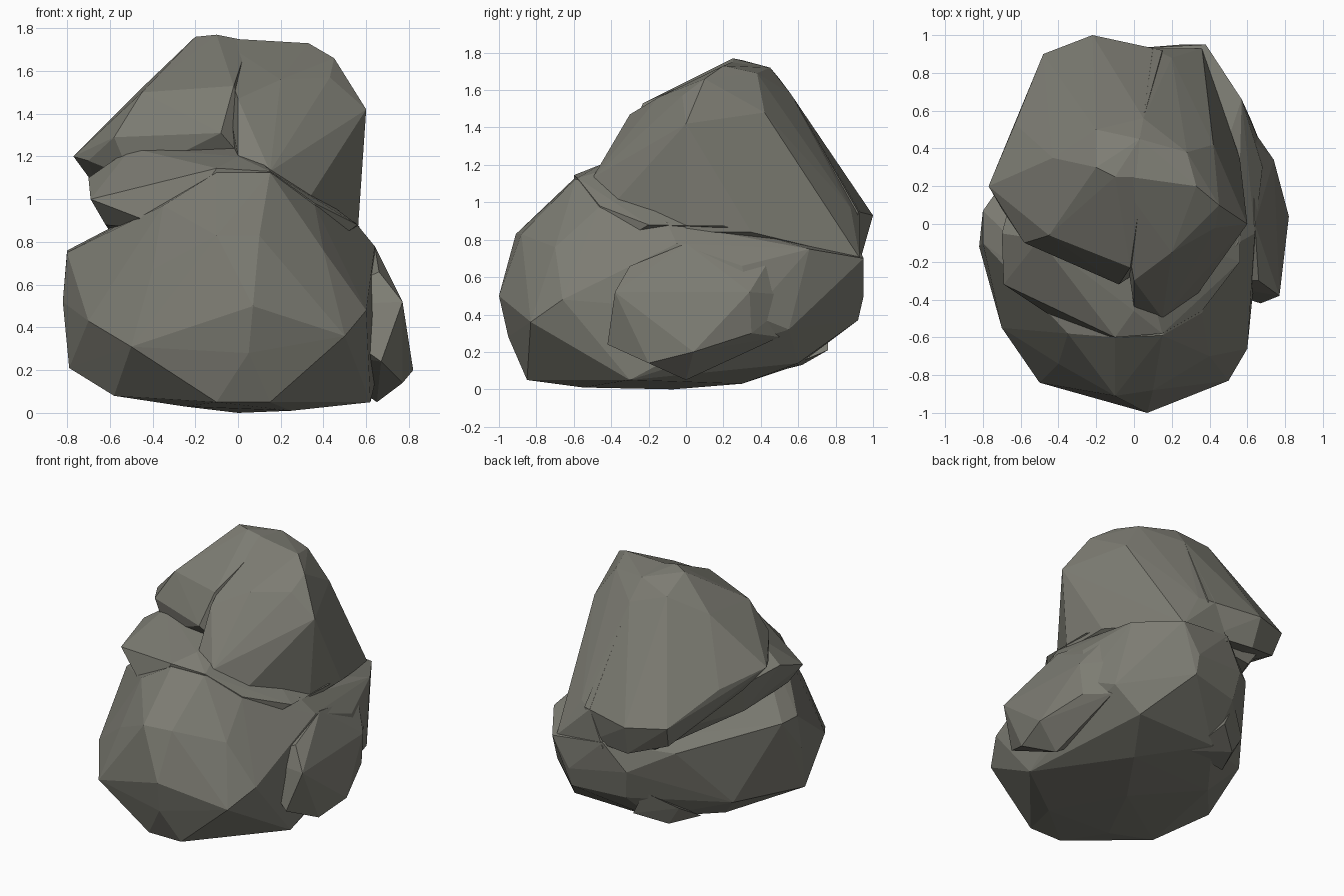
import bpy, bmesh

stone = bpy.data.materials.new("grey_stone")
stone.diffuse_color = (0.205, 0.203, 0.172, 1)


def chunk(name, pts):
    """Convex faceted stone chunk from its corner points."""
    bm = bmesh.new()
    for p in pts:
        bm.verts.new(p)
    bmesh.ops.convex_hull(bm, input=bm.verts[:])
    loose = [v for v in bm.verts if not v.link_faces]
    bmesh.ops.delete(bm, geom=loose, context='VERTS')
    bmesh.ops.recalc_face_normals(bm, faces=bm.faces[:])
    me = bpy.data.meshes.new(name)
    bm.to_mesh(me)
    bm.free()
    me.materials.append(stone)
    ob = bpy.data.objects.new(name, me)
    bpy.context.collection.objects.link(ob)
    return ob


# broad lower body
chunk("lower_boulder", [
    # underside
    (-0.25, -0.55, 0.03), (0.0, -0.07, 0.0), (0.25, -0.55, 0.01), (-0.58, -0.5, 0.08),
    (0.62, -0.3, 0.05), (0.25, 0.3, 0.03), (-0.1, -0.85, 0.05), (0.15, -0.85, 0.05),
    (-0.45, 0.2, 0.09), (0.45, 0.6, 0.14), (-0.15, 0.6, 0.13),
    # low belt
    (-0.79, -0.2, 0.21), (-0.5, -0.84, 0.31), (0.5, -0.83, 0.36), (0.05, -0.95, 0.28),
    (-0.6, 0.33, 0.25), (0.25, 0.92, 0.37), (-0.12, 0.84, 0.35), (0.62, 0.55, 0.32),
    # mid belt
    (-0.82, -0.12, 0.52), (0.07, -1.0, 0.5), (-0.7, -0.55, 0.43), (0.6, -0.66, 0.48),
    (0.25, 0.95, 0.5), (-0.15, 0.88, 0.55), (0.7, 0.35, 0.4),
    # upper shoulder
    (-0.8, 0.07, 0.76), (-0.8, -0.1, 0.75), (-0.4, -0.74, 0.67), (-0.1, -0.91, 0.83),
    (0.1, -0.88, 0.83), (0.4, -0.7, 0.76), (0.64, -0.05, 0.78), (0.38, 0.95, 0.7),
    (-0.38, 0.66, 0.66), (0.0, 0.93, 0.74), (0.57, 0.66, 0.75), (0.68, 0.3, 0.66),
    # ridge rising to the crown
    (0.15, -0.59, 1.125), (-0.1, -0.6, 1.125), (0.36, -0.47, 0.97), (-0.35, -0.58, 0.97),
    (0.55, -0.1, 0.89),
])

# bulging slab on the right flank
chunk("right_flank", [
    (0.77, -0.38, 0.52), (0.67, -0.42, 0.24), (0.82, 0.04, 0.2), (0.77, -0.2, 0.14),
    (0.65, 0.0, 0.05), (0.74, 0.34, 0.52), (0.64, 0.0, 0.78), (0.62, 0.45, 0.7),
    (0.72, 0.35, 0.3), (0.3, 0.0, 0.3), (0.3, 0.4, 0.65), (0.66, -0.3, 0.66),
    (0.3, -0.3, 0.5), (0.56, 0.6, 0.5), (0.6, 0.5, 0.28),
])

# slanting ledge between body and crown, falling to the back
chunk("middle_ledge", [
    (-0.69, -0.32, 1.0), (-0.7, -0.05, 1.1), (-0.1, -0.6, 1.145), (0.15, -0.58, 1.13),
    (0.0, -0.46, 1.2), (-0.62, -0.25, 0.88), (-0.6, 0.2, 0.85), (-0.3, 0.78, 0.71),
    (-0.3, -0.58, 0.85), (0.3, -0.5, 0.7), (0.36, -0.46, 0.98), (0.56, -0.2, 0.88),
    (0.57, 0.2, 0.87), (0.38, 0.8, 0.78), (-0.62, 0.25, 1.05), (-0.4, 0.8, 0.86),
    (-0.5, -0.08, 1.24), (0.0, 0.0, 1.3),
])

# left half of the crown, set back from the front
chunk("left_crown", [
    (-0.2, 0.3, 1.76), (-0.1, 0.25, 1.77), (0.05, 0.25, 1.74), (0.03, 0.45, 1.72),
    (-0.45, -0.06, 1.5), (-0.02, -0.23, 1.53), (-0.08, -0.32, 1.31), (-0.58, -0.1, 1.29),
    (-0.77, 0.2, 1.2), (-0.7, 0.08, 1.18), (-0.66, 0.3, 1.05), (-0.63, 0.53, 1.13),
    (-0.48, 0.9, 0.95), (-0.22, 1.0, 0.93), (-0.45, 0.84, 0.8), (-0.2, 0.94, 0.72),
    (0.15, 0.92, 0.95), (0.1, -0.2, 1.1), (-0.5, -0.1, 1.1), (0.1, 0.9, 0.72),
    (-0.43, 0.35, 1.54), (0.05, 0.56, 1.58), (-0.2, 0.5, 1.66),
])

# right half of the crown, stepping forward at the central crack
chunk("right_crown", [
    (-0.1, 0.26, 1.755), (0.33, 0.2, 1.73), (0.45, 0.1, 1.66), (0.03, 0.45, 1.72),
    (0.28, 0.38, 1.69), (0.0, -0.3, 1.47), (0.0, -0.44, 1.2), (0.15, -0.5, 1.13),
    (0.33, -0.38, 1.0), (0.6, 0.0, 1.42), (0.43, -0.02, 1.57), (0.42, 0.42, 1.48),
    (0.05, 0.56, 1.58), (0.2, 0.88, 0.97), (0.1, 0.93, 0.95), (0.36, 0.93, 0.7),
    (0.0, 0.93, 0.7), (0.56, 0.0, 0.84), (0.56, 0.35, 0.84), (0.0, -0.2, 0.95),
    (0.2, -0.15, 1.56),
])

# small spur under the back
chunk("rear_foot", [
    (-0.3, 0.62, 0.13), (-0.38, 0.62, 0.26), (-0.12, 0.76, 0.21), (-0.05, 0.5, 0.1),
    (-0.2, 0.76, 0.38), (-0.4, 0.4, 0.13),
])

# fuse the chunks into one stone
parts = ("right_flank", "middle_ledge", "left_crown", "right_crown", "rear_foot")
base = bpy.data.objects["lower_boulder"]
for part in parts:
    m = base.modifiers.new(part, 'BOOLEAN')
    m.operation = 'UNION'
    m.solver = 'EXACT'
    m.object = bpy.data.objects[part]
bpy.context.view_layer.update()
dg = bpy.context.evaluated_depsgraph_get()
fused = bpy.data.meshes.new_from_object(base.evaluated_get(dg))
base.modifiers.clear()
if len(fused.polygons) > 60:
    base.data = fused
    base.name = "rock"
    for part in parts:
        bpy.data.objects.remove(bpy.data.objects[part])
